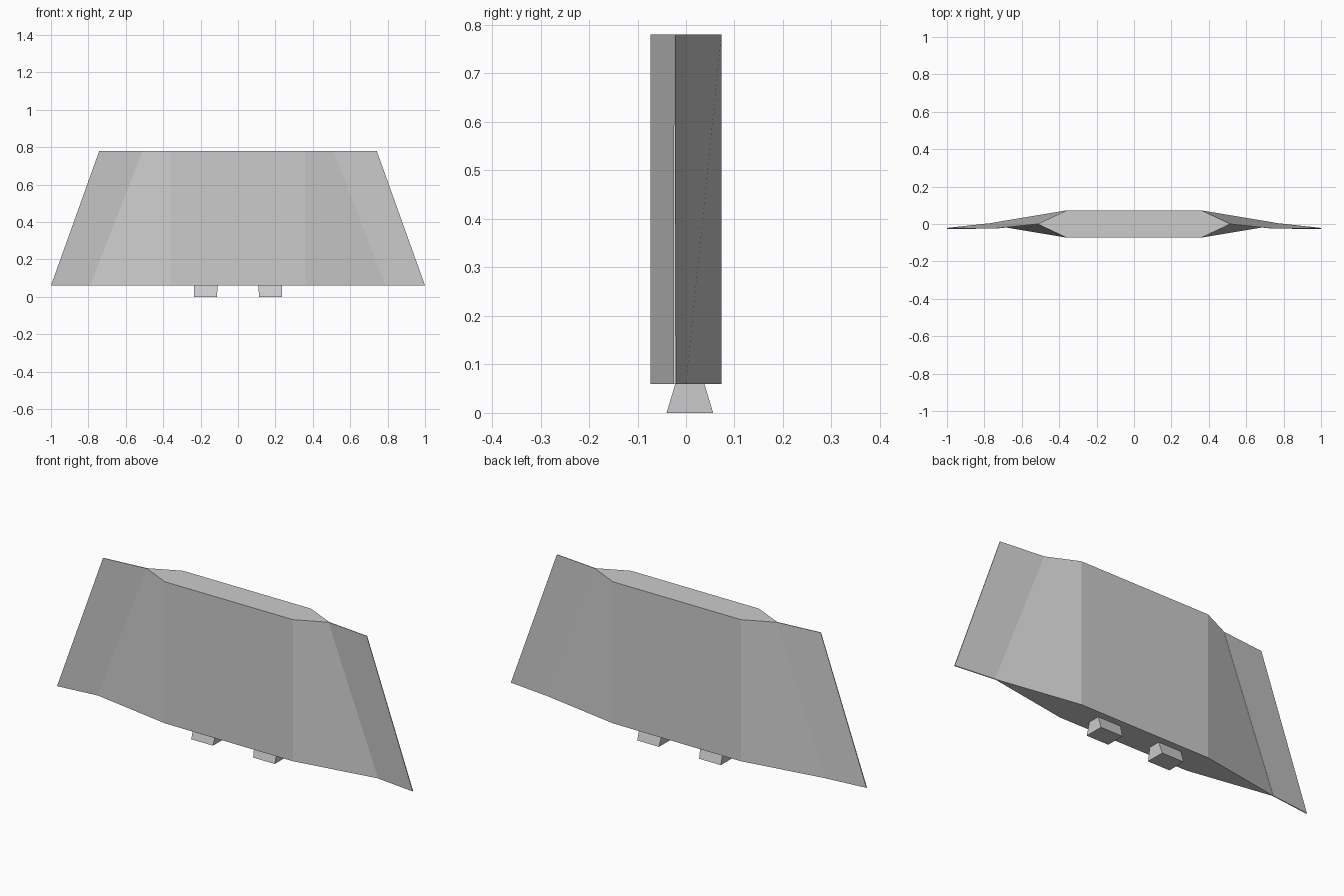
import bpy

if "Cube" in bpy.data.objects:
    bpy.data.objects.remove(bpy.data.objects["Cube"], do_unlink=True)

grey = bpy.data.materials.new("light grey")
grey.use_nodes = True
colour = (0.6, 0.6, 0.6, 1)
grey.diffuse_color = colour
grey.node_tree.nodes["Principled BSDF"].inputs["Base Color"].default_value = colour

LOW, HIGH = 0.06, 0.78


def prism(name, bottom, top, z0, z1):
    """Solid joining two counter-clockwise outlines at two heights."""
    n = len(bottom)
    verts = [(x, y, z0) for x, y in bottom] + [(x, y, z1) for x, y in top]
    faces = [tuple(reversed(range(n))), tuple(range(n, 2 * n))]
    faces += [(i, (i + 1) % n, (i + 1) % n + n, i + n) for i in range(n)]
    mesh = bpy.data.meshes.new(name)
    mesh.from_pydata(verts, [], faces)
    mesh.materials.append(grey)
    obj = bpy.data.objects.new(name, mesh)
    bpy.context.collection.objects.link(obj)
    return obj


def mirrored(outline, side):
    """Outline on the given side, kept counter-clockwise."""
    return outline if side > 0 else [(-x, y) for x, y in reversed(outline)]


def hexagon(tip, flat=0.36, depth=0.073):
    return [(-flat, -depth), (flat, -depth), (tip, 0),
            (flat, depth), (-flat, depth), (-tip, 0)]


# Main slab with sloping pointed ends
prism("main_panel", hexagon(0.795), hexagon(0.515), LOW, HIGH)

for side, label in ((1, "left"), (-1, "right")):
    # Thin outer wing
    wing_low = [(0.79, -0.002), (1.0, -0.026), (1.0, -0.021), (0.79, 0.002)]
    wing_high = [(0.51, -0.002), (0.742, -0.025), (0.742, -0.022), (0.51, 0.002)]
    prism(label + "_wing", mirrored(wing_low, side), mirrored(wing_high, side), LOW, HIGH)

    # Flared foot
    foot_low = [(0.113, -0.04), (0.235, -0.04), (0.235, 0.056), (0.113, 0.056)]
    foot_high = [(0.108, -0.022), (0.235, -0.022), (0.235, 0.038), (0.108, 0.038)]
    prism(label + "_foot", mirrored(foot_low, side), mirrored(foot_high, side), 0, LOW)
